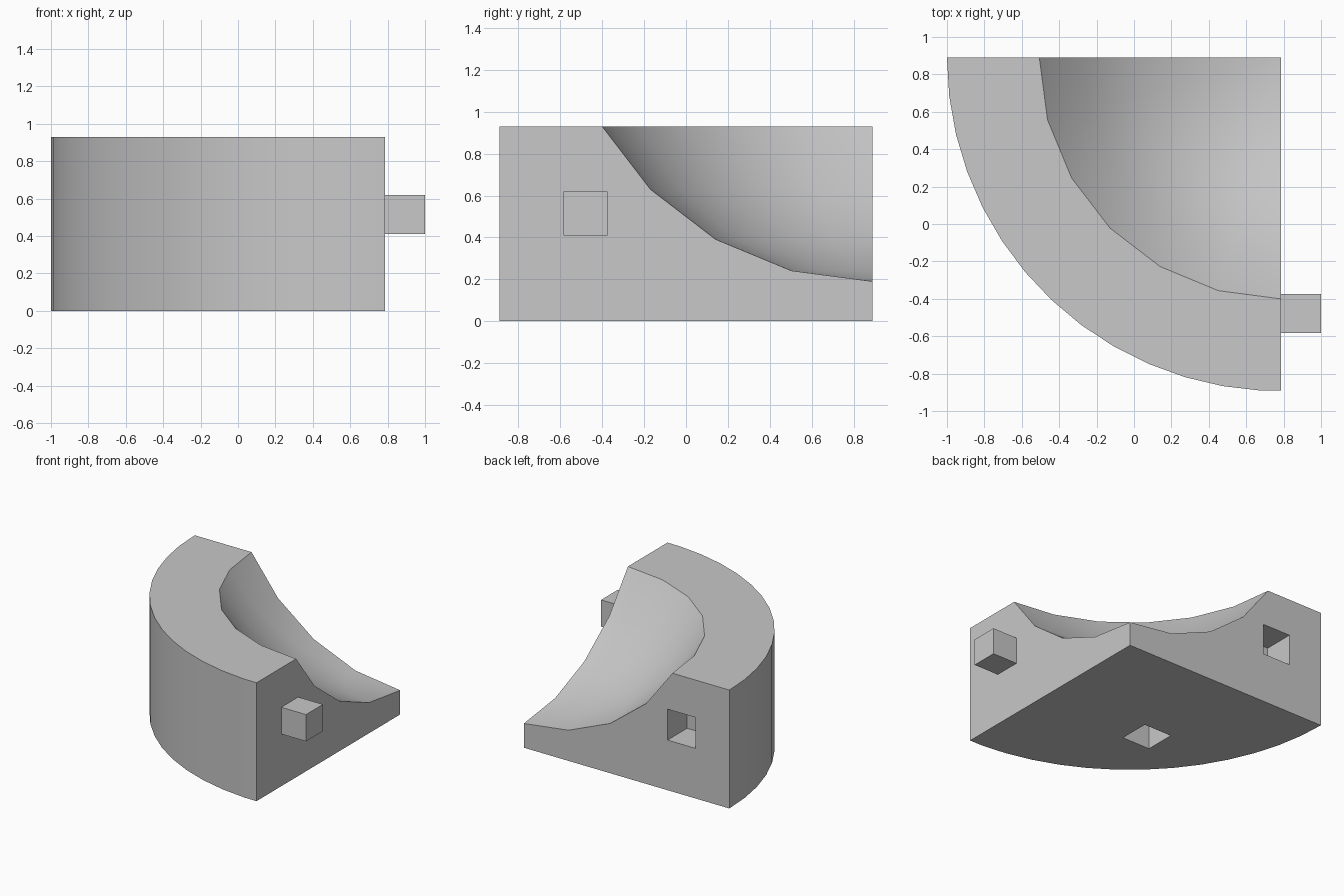
import bpy
import bmesh
from math import cos, sin, radians

cube = bpy.data.objects.get("Cube")
if cube:
    bpy.data.objects.remove(cube, do_unlink=True)

CX, CY = 0.785, 0.891      # vertical axis of the quarter cylinder
HEIGHT = 0.93
OUTER = 1.785
BOWL_R, BOWL_Z = 1.5, 1.69  # sphere that hollows the bowl
MID = 1.37                 # distance of peg and sockets from the axis
JOINT_Z = 0.515

grey = bpy.data.materials.new("plain grey")
grey.use_nodes = True
colour = (0.58, 0.58, 0.58, 1)
grey.diffuse_color = colour
grey.node_tree.nodes["Principled BSDF"].inputs["Base Color"].default_value = colour


def polar(r, degrees):
    a = radians(degrees)
    return CX - r * cos(a), CY - r * sin(a)


def box(name, centre, size):
    bpy.ops.mesh.primitive_cube_add(size=1, location=centre)
    ob = bpy.context.object
    ob.name = name
    ob.scale = size
    bpy.ops.object.transform_apply(location=False, rotation=False, scale=True)
    ob.data.materials.append(grey)
    return ob


# Quarter block with a bowl sunk around its axis
bm = bmesh.new()
step = 360 / 54
arc = [polar(OUTER, i * step) for i in range(14)]
arc.append((CX, CY - OUTER * cos(radians(step / 2))))
low = [bm.verts.new((x, y, 0)) for x, y in arc]
high = [bm.verts.new((x, y, HEIGHT)) for x, y in arc]
corner = bm.verts.new((CX, CY, 0))
pole = bm.verts.new((CX, CY, BOWL_Z - BOWL_R))

# Bowl rings, the last one trimmed at the top face
levels = [(BOWL_R * sin(radians(t)), BOWL_Z - BOWL_R * cos(radians(t))) for t in (15, 30, 45, 60)]
(r0, z0), (r1, z1) = levels[-2:]
levels[-1] = (r0 + (r1 - r0) * (HEIGHT - z0) / (z1 - z0), HEIGHT)
rings = [[bm.verts.new((*polar(r, s * 15), z)) for s in range(7)] for r, z in levels]

for s in range(6):
    bm.faces.new((pole, rings[0][s], rings[0][s + 1]))
    for a, b in zip(rings, rings[1:]):
        bm.faces.new((a[s], b[s], b[s + 1], a[s + 1]))
for i in range(len(arc) - 1):
    bm.faces.new((low[i], low[i + 1], high[i + 1], high[i]))
bm.faces.new(high + rings[-1][::-1])
bm.faces.new(low + [corner])
for end in (0, -1):
    bm.faces.new([corner, low[end], high[end]] + [r[end] for r in rings[::-1]] + [pole])
bmesh.ops.recalc_face_normals(bm, faces=bm.faces)

mesh = bpy.data.meshes.new("bowl_block")
bm.to_mesh(mesh)
bm.free()
block = bpy.data.objects.new("bowl_block", mesh)
bpy.context.collection.objects.link(block)
mesh.materials.append(grey)

# Square sockets in the back wall and the underside
hole = 0.243
sockets = [
    ("back_socket", (CX - MID, CY, JOINT_Z), (hole, 2 * hole, hole)),
    ("bottom_socket", (-0.15, -0.035, 0), (hole, hole, 2 * hole)),
]
for name, centre, size in sockets:
    cutter = box(name, centre, size)
    cutter.hide_render = True
    bpy.context.view_layer.objects.active = block
    mod = block.modifiers.new(name, "BOOLEAN")
    mod.operation = "DIFFERENCE"
    mod.solver = "EXACT"
    mod.object = cutter
    bpy.ops.object.modifier_apply(modifier=name)
    bpy.data.objects.remove(cutter, do_unlink=True)

bpy.ops.object.select_all(action="DESELECT")
block.select_set(True)
bpy.context.view_layer.objects.active = block
bpy.ops.object.shade_smooth_by_angle(angle=radians(30))

# Square peg on the side wall
box("side_peg", (CX + 0.1075, CY - MID, JOINT_Z), (0.215, 0.21, 0.21))
